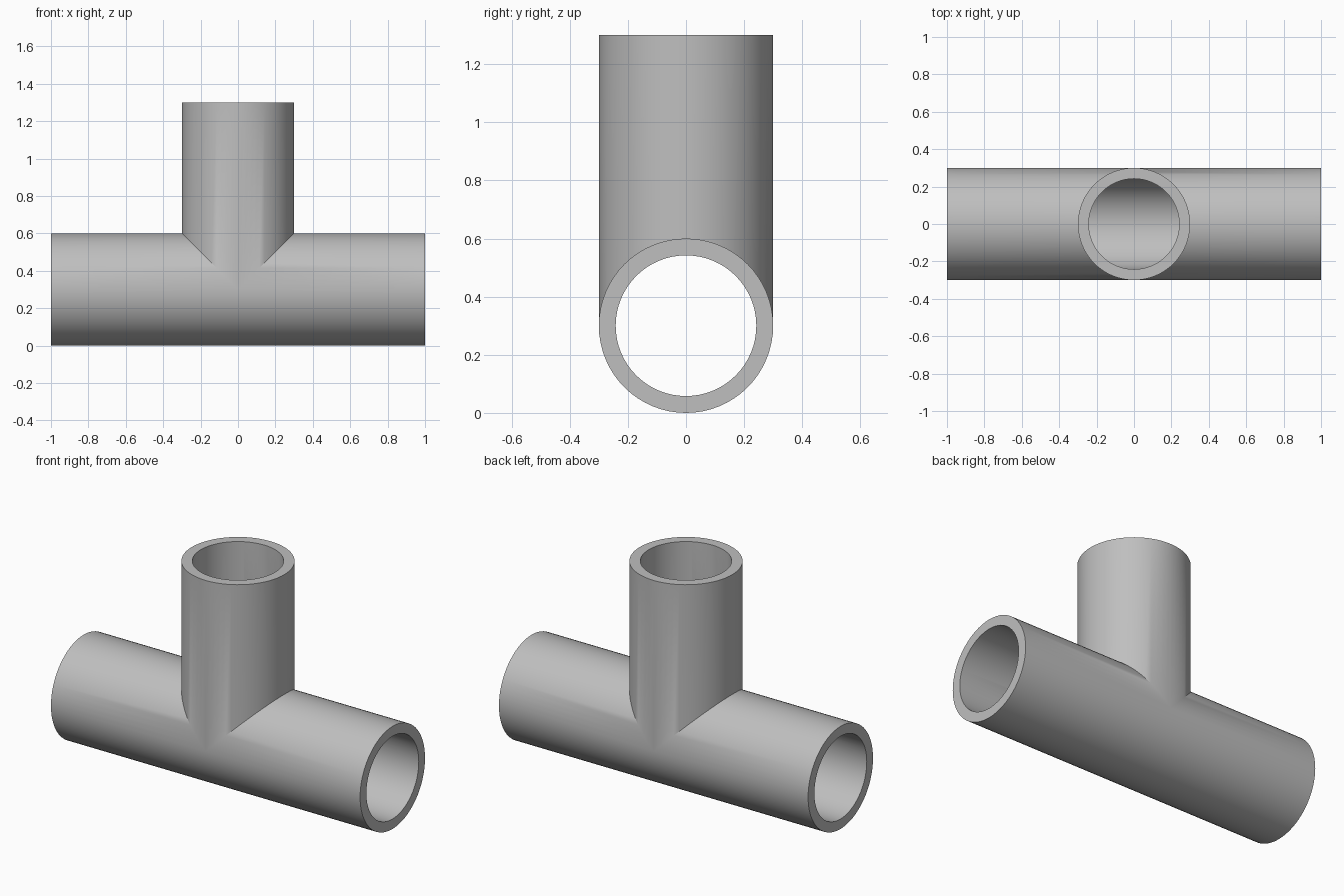
import bpy
import bmesh
from math import cos, sin, pi

cube = bpy.data.objects.get("Cube")
if cube:
    bpy.data.objects.remove(cube, do_unlink=True)

OUTER, INNER = 0.3, 0.242   # pipe radii
HALF, TOP = 1.0, 1.3        # half length of the run, height of the branch
SEGMENTS = 64

steel = bpy.data.materials.new("grey_steel")
steel.use_nodes = True
colour = (0.52, 0.52, 0.52, 1)
steel.diffuse_color = colour
steel.node_tree.nodes["Principled BSDF"].inputs["Base Color"].default_value = colour

bm = bmesh.new()


def run_ring(radius, side):
    """Mitred inner end and square outer end of one half of the run."""
    ring = []
    for i in range(SEGMENTS):
        a = 2 * pi * i / SEGMENTS
        y, rise = radius * cos(a), radius * sin(a)
        ring.append((bm.verts.new((side * max(0, rise), y, OUTER + rise)),
                     bm.verts.new((side * HALF, y, OUTER + rise))))
    return ring


def branch_ring(radius):
    """Saddle-cut lower end and square upper end of the branch."""
    ring = []
    for i in range(SEGMENTS):
        a = 2 * pi * i / SEGMENTS
        x, y = radius * cos(a), radius * sin(a)
        ring.append((bm.verts.new((x, y, OUTER + abs(x))),
                     bm.verts.new((x, y, TOP))))
    return ring


def skin(outer, inner):
    """Outer wall, bore and flat end rim of one arm."""
    for i in range(SEGMENTS):
        j = (i + 1) % SEGMENTS
        for ring in (outer, inner):
            bm.faces.new((ring[i][0], ring[j][0], ring[j][1], ring[i][1]))
        bm.faces.new((outer[i][1], outer[j][1], inner[j][1], inner[i][1]))


# Two halves of the run and the upright branch, welded along the mitres
for side in (-1, 1):
    skin(run_ring(OUTER, side), run_ring(INNER, side))
skin(branch_ring(OUTER), branch_ring(INNER))
bmesh.ops.remove_doubles(bm, verts=bm.verts, dist=0.0001)
bmesh.ops.recalc_face_normals(bm, faces=bm.faces)

mesh = bpy.data.meshes.new("tee_pipe")
bm.to_mesh(mesh)
bm.free()
mesh.materials.append(steel)
tee = bpy.data.objects.new("tee_pipe", mesh)
bpy.context.collection.objects.link(tee)

# Smooth walls with crisp rims and saddle joint
bpy.ops.object.select_all(action="DESELECT")
tee.select_set(True)
bpy.context.view_layer.objects.active = tee
bpy.ops.object.shade_smooth_by_angle(angle=pi / 6)
